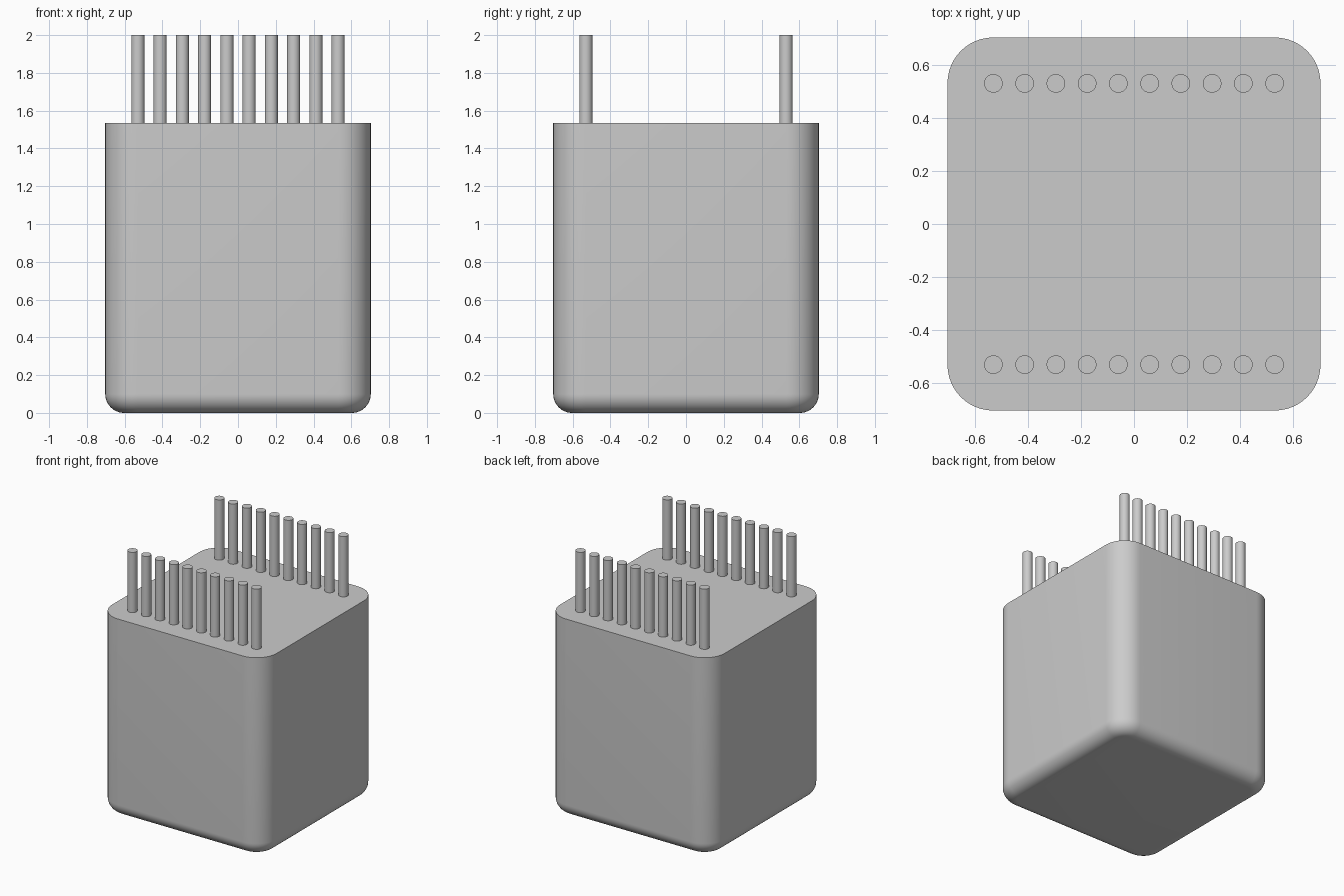
import bpy
import bmesh
from math import sin, cos, pi, radians

cube = bpy.data.objects.get("Cube")
if cube:
    bpy.data.objects.remove(cube, do_unlink=True)

HALF, TOP, HEIGHT = 0.703, 1.535, 2.0   # body half width, body top, pin tip
CORNER, FILLET = 0.172, 0.1             # upright corner and base edge radii
PIN_RADIUS, PIN_REACH, PIN_COUNT = 0.035, 0.53, 10
STEPS = 12

grey = bpy.data.materials.new("plain grey")
grey.use_nodes = True
grey.diffuse_color = (0.6, 0.6, 0.6, 1)
grey.node_tree.nodes["Principled BSDF"].inputs["Base Color"].default_value = grey.diffuse_color


def finish(obj):
    obj.data.materials.append(grey)
    bpy.ops.object.select_all(action="DESELECT")
    obj.select_set(True)
    bpy.context.view_layer.objects.active = obj
    bpy.ops.object.shade_smooth_by_angle(angle=radians(35))


def rounded_ring(bm, inset, z):
    """Rounded square of vertices, shrunk evenly by inset."""
    centre, radius = HALF - CORNER, CORNER - inset
    ring = []
    for quarter, (sx, sy) in enumerate([(1, 1), (-1, 1), (-1, -1), (1, -1)]):
        for i in range(STEPS + 1):
            a = (quarter + i / STEPS) * pi / 2
            ring.append(bm.verts.new((sx * centre + radius * cos(a),
                                      sy * centre + radius * sin(a), z)))
    return ring


# Body: rounded square block with a filleted base and a sharp top edge
bm = bmesh.new()
rings = []
for i in range(STEPS + 1):
    a = i / STEPS * pi / 2
    rings.append(rounded_ring(bm, FILLET * (1 - sin(a)), FILLET * (1 - cos(a))))
rings.append(rounded_ring(bm, 0, TOP))
for low, high in zip(rings, rings[1:]):
    for i in range(len(low)):
        j = (i + 1) % len(low)
        bm.faces.new((low[i], low[j], high[j], high[i]))
bm.faces.new(rings[0][::-1])
bm.faces.new(rings[-1])
mesh = bpy.data.meshes.new("body")
bm.to_mesh(mesh)
bm.free()
body = bpy.data.objects.new("body", mesh)
bpy.context.collection.objects.link(body)
finish(body)

# Pins: a row along the front and a row along the back
for side, y in (("front", -PIN_REACH), ("back", PIN_REACH)):
    for i in range(PIN_COUNT):
        x = PIN_REACH * (2 * i / (PIN_COUNT - 1) - 1)
        bpy.ops.mesh.primitive_cylinder_add(
            vertices=32, radius=PIN_RADIUS, depth=HEIGHT - TOP,
            location=(x, y, (HEIGHT + TOP) / 2))
        pin = bpy.context.object
        pin.name = f"{side}_pin_{i + 1}"
        finish(pin)
